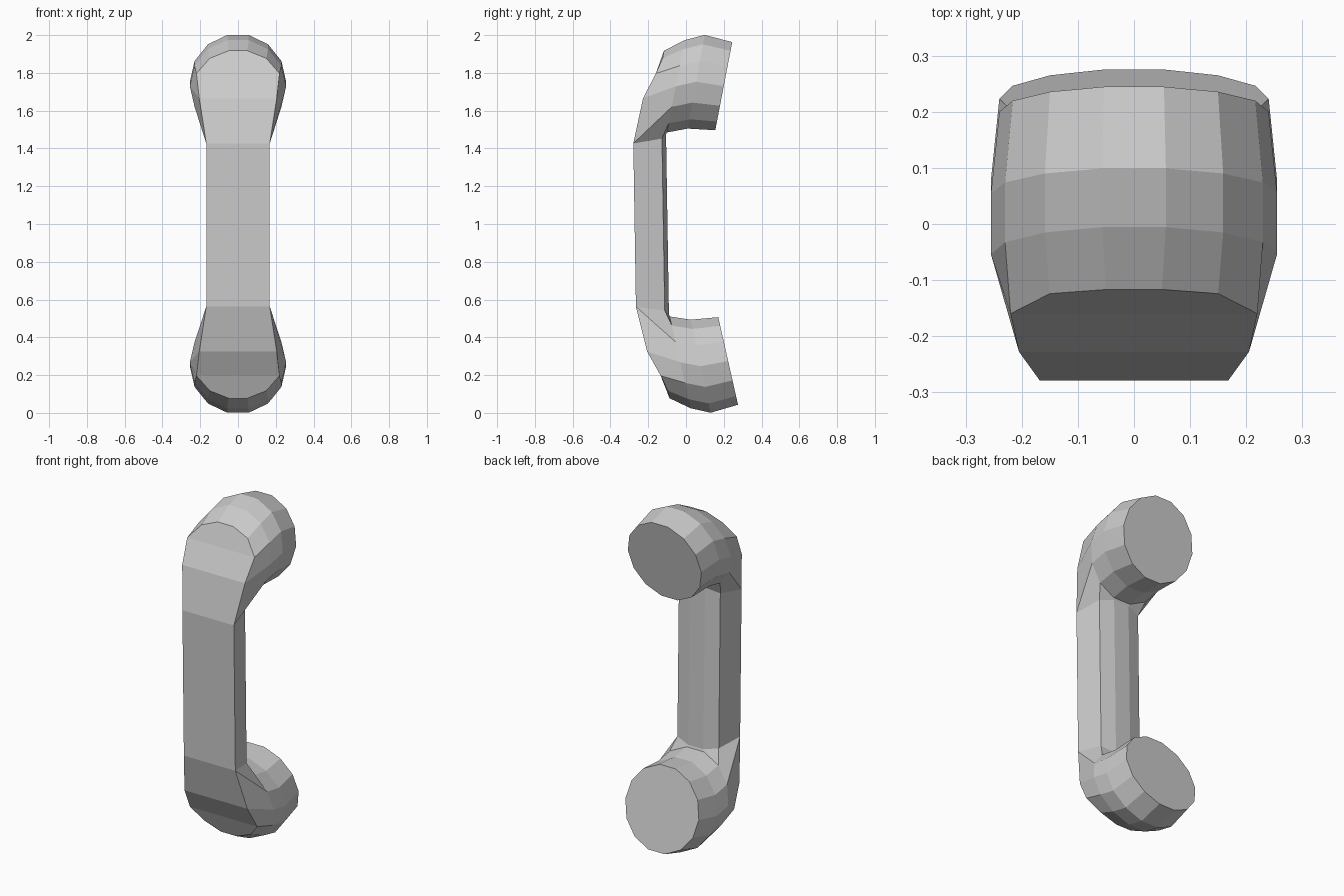
import bpy, bmesh, math

if "Cube" in bpy.data.objects:
    bpy.data.objects.remove(bpy.data.objects["Cube"])

N = 14  # sides of each earpiece ring


def ring(bm, top, bottom, half_width):
    """Tilted ring whose flat top and bottom edges sit at the given (y, z)."""
    cy, cz = (top[0] + bottom[0]) / 2, (top[1] + bottom[1]) / 2
    ay, az = (top[0] - cy), (top[1] - cz)
    verts = []
    for k in range(N):
        t = (2 * k + 1) * math.pi / N
        c = math.cos(t) / math.cos(math.pi / N)
        verts.append(bm.verts.new((half_width * math.sin(t), cy + ay * c, cz + az * c)))
    return verts


def bridge(bm, a, b):
    for k in range(N):
        j = (k + 1) % N
        bm.faces.new((a[k], a[j], b[j], b[k]))


bm = bmesh.new()

# Upper earpiece: flat end disc, then rings curving towards the handle
rings = [
    ring(bm, (0.26, 0.96), (0.163, 0.495), 0.24),
    ring(bm, (0.115, 1.0), (0.017, 0.506), 0.255),
    ring(bm, (0.01, 0.975), (-0.094, 0.487), 0.255),
]
bm.faces.new(rings[0])

# Shoulder outline where the earpiece flows into the front panel and handle
half = [
    (0.05, -0.102, 0.92), (0.15, -0.11, 0.88), (0.22, -0.147, 0.80),
    (0.205, -0.217, 0.67), (0.168, -0.272, 0.432),
    (0.135, -0.12, 0.455), (0.05, -0.098, 0.475),
]
outline = half + [(-x, y, z) for x, y, z in reversed(half)]
s = [bm.verts.new(p) for p in outline]
rings.append(s)
for a, b in zip(rings, rings[1:]):
    bridge(bm, a, b)

# Flat front panel rows
for ids in ((4, 9, 10, 3), (3, 10, 11, 2), (2, 11, 12, 1, 0, 13)):
    if len(ids) == 6:
        ids = (2, 11, 12, 13, 0, 1)
    bm.faces.new([s[i] for i in ids])

# Handle down to the middle of the handset
loop = s[4:10]
mid = [bm.verts.new((v.co.x, v.co.y, 0)) for v in loop]
for k in range(6):
    j = (k + 1) % 6
    bm.faces.new((loop[k], loop[j], mid[j], mid[k]))

bmesh.ops.recalc_face_normals(bm, faces=bm.faces)
# The open end is at the bottom, so make sure the end disc faces backwards
bm.faces.ensure_lookup_table()
if bm.faces[0].normal.y < 0:
    bmesh.ops.reverse_faces(bm, faces=bm.faces)

mesh = bpy.data.meshes.new("handset")
bm.to_mesh(mesh)
bm.free()
handset = bpy.data.objects.new("handset", mesh)
bpy.context.collection.objects.link(handset)

# Mirror for the lower half, then lean it slightly
m = handset.modifiers.new("lower_half", "MIRROR")
m.use_axis = (False, False, True)
m.use_clip = True
handset.location.z = 0.999
handset.rotation_euler.x = 0.016
